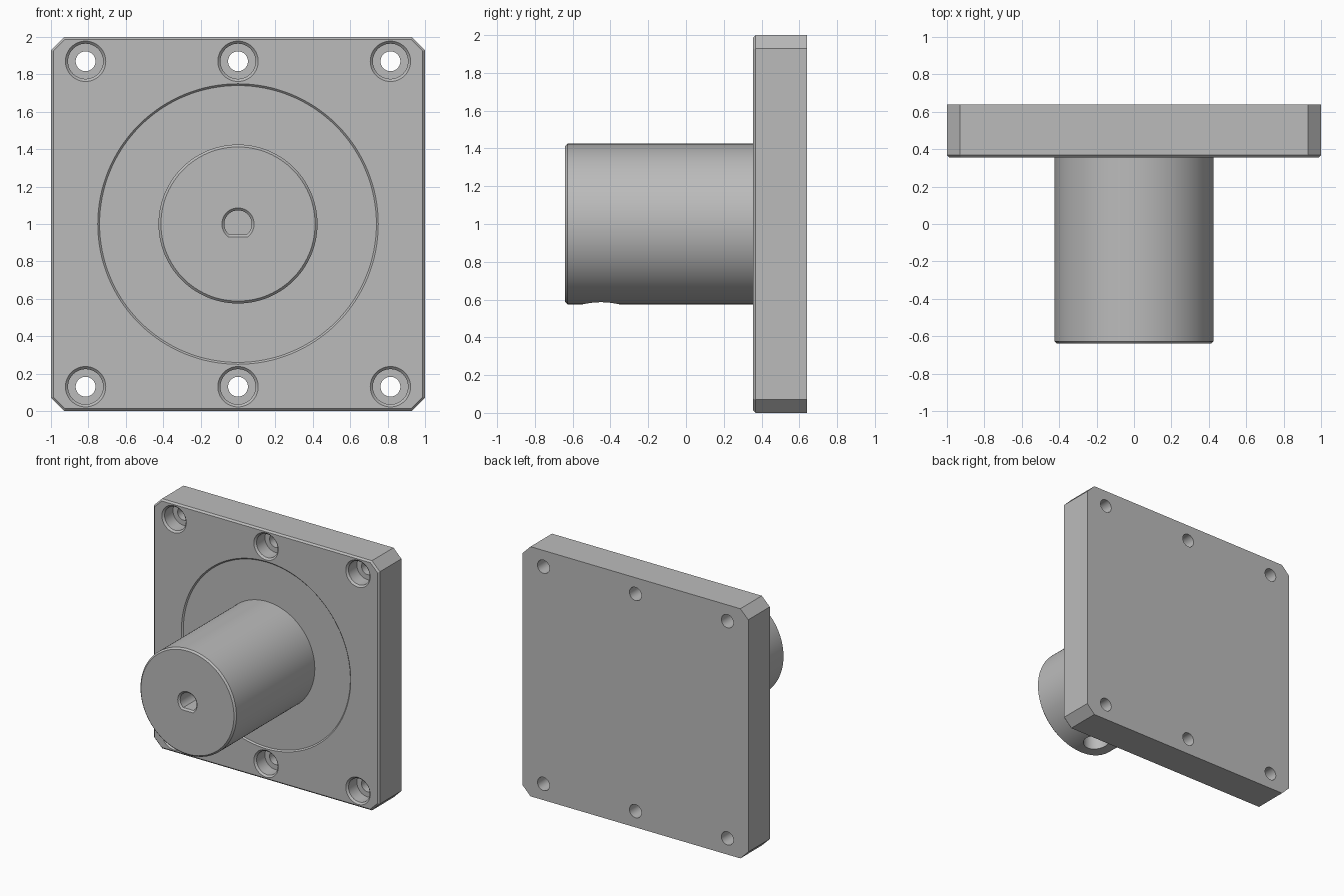
import bpy
import bmesh
import math

if "Cube" in bpy.data.objects:
    bpy.data.objects.remove(bpy.data.objects["Cube"], do_unlink=True)

# Key dimensions
FRONT, BACK, TIP = 0.36, 0.64, -0.64
CHAMFER = 0.013

steel = bpy.data.materials.new("light_grey_metal")
steel.use_nodes = True
GREY = (0.5, 0.5, 0.5, 1)
steel.diffuse_color = GREY
steel.node_tree.nodes["Principled BSDF"].inputs["Base Color"].default_value = GREY


def loft(name, rings):
    """Closed solid bridging a list of equal-length point rings."""
    bm = bmesh.new()
    loops = [[bm.verts.new(p) for p in ring] for ring in rings]
    for a, b in zip(loops, loops[1:]):
        for i in range(len(a)):
            j = (i + 1) % len(a)
            bm.faces.new((a[i], a[j], b[j], b[i]))
    bm.faces.new(loops[0])
    bm.faces.new(loops[-1])
    bmesh.ops.recalc_face_normals(bm, faces=bm.faces)
    mesh = bpy.data.meshes.new(name)
    bm.to_mesh(mesh)
    bm.free()
    mesh.materials.append(steel)
    obj = bpy.data.objects.new(name, mesh)
    bpy.context.collection.objects.link(obj)
    return obj


def turned(name, profile, x=0, z=1, sides=48, flat=None):
    """Round solid along y from (radius, y) pairs; flat clips the underside."""
    rings = []
    for k, (r, y) in enumerate(profile):
        low = -r if flat is None else -flat[k]
        angles = [2 * math.pi * i / sides for i in range(sides)]
        if flat is not None:
            # Arc that starts and ends on the flat, closed by a straight chord
            start = -math.asin(flat[k] / r)
            sweep = math.pi - 2 * start
            angles = [start + sweep * i / (sides - 1) for i in range(sides)]
        rings.append([(x + r * math.cos(a), y, z + max(r * math.sin(a), low))
                      for a in angles])
    return loft(name, rings)


def cut(target, cutter):
    cutter.hide_render = True
    mod = target.modifiers.new("cut", 'BOOLEAN')
    mod.operation = 'DIFFERENCE'
    mod.solver = 'EXACT'
    mod.object = cutter
    bpy.context.view_layer.objects.active = target
    bpy.ops.object.modifier_apply(modifier=mod.name)
    bpy.data.objects.remove(cutter, do_unlink=True)


def plate_ring(y, inset):
    """Square outline with clipped corners, offset inwards evenly."""
    s = 1 - inset
    c = s - (0.07 - inset * (2 - math.sqrt(2)))
    outline = [(s, c), (c, s), (-c, s), (-s, c), (-s, -c), (-c, -s), (c, -s), (s, -c)]
    return [(px, y, 1 + pz) for px, pz in outline]


# Mounting plate with a chamfered front rim
plate = loft("mounting_plate", [plate_ring(BACK, 0), plate_ring(FRONT + CHAMFER - 0.005, 0),
                                plate_ring(FRONT - 0.005, CHAMFER)])
FACE = FRONT - 0.005

# Shallow circular seat around the boss
cut(plate, turned("seat_cutter", [(0.77, FACE - 0.02), (0.75, FACE), (0.74, FACE + 0.01)], sides=128))

# Six counterbored screw holes
for x in (-0.815, 0, 0.815):
    for z in (0.13, 1.87):
        cut(plate, turned("screw_cutter", [
            (0.118, FACE - 0.01), (0.108, FACE), (0.094, FACE + 0.014),
            (0.094, FACE + 0.12), (0.053, FACE + 0.12), (0.053, BACK + 0.05)], x, z))

# Cylindrical boss, rooted inside the plate
boss = turned("cylindrical_boss", [(0.425 - CHAMFER, TIP), (0.425, TIP + CHAMFER),
                                   (0.425, FACE + 0.05)], sides=128)

# D-shaped bore with a chamfered mouth
cut(boss, turned("bore_cutter", [(0.098, TIP - 0.012), (0.086, TIP), (0.073, TIP + 0.013),
                                 (0.073, 0.0)], flat=(0.082, 0.07, 0.057, 0.057)))

# Stepped set-screw hole in the underside, reaching the bore
screw = turned("set_screw_cutter", [(0.095, 0), (0.095, 0.3), (0.045, 0.3), (0.045, 0.6)], z=0)
for v in screw.data.vertices:
    px, py, pz = v.co
    v.co = (px, pz - 0.45, py + 0.4)
screw.data.flip_normals()
cut(boss, screw)

# Smooth round walls, crisp edges
bpy.ops.object.select_all(action='DESELECT')
for obj in (plate, boss):
    obj.select_set(True)
    bpy.context.view_layer.objects.active = obj
bpy.ops.object.shade_smooth_by_angle(angle=math.radians(25))
